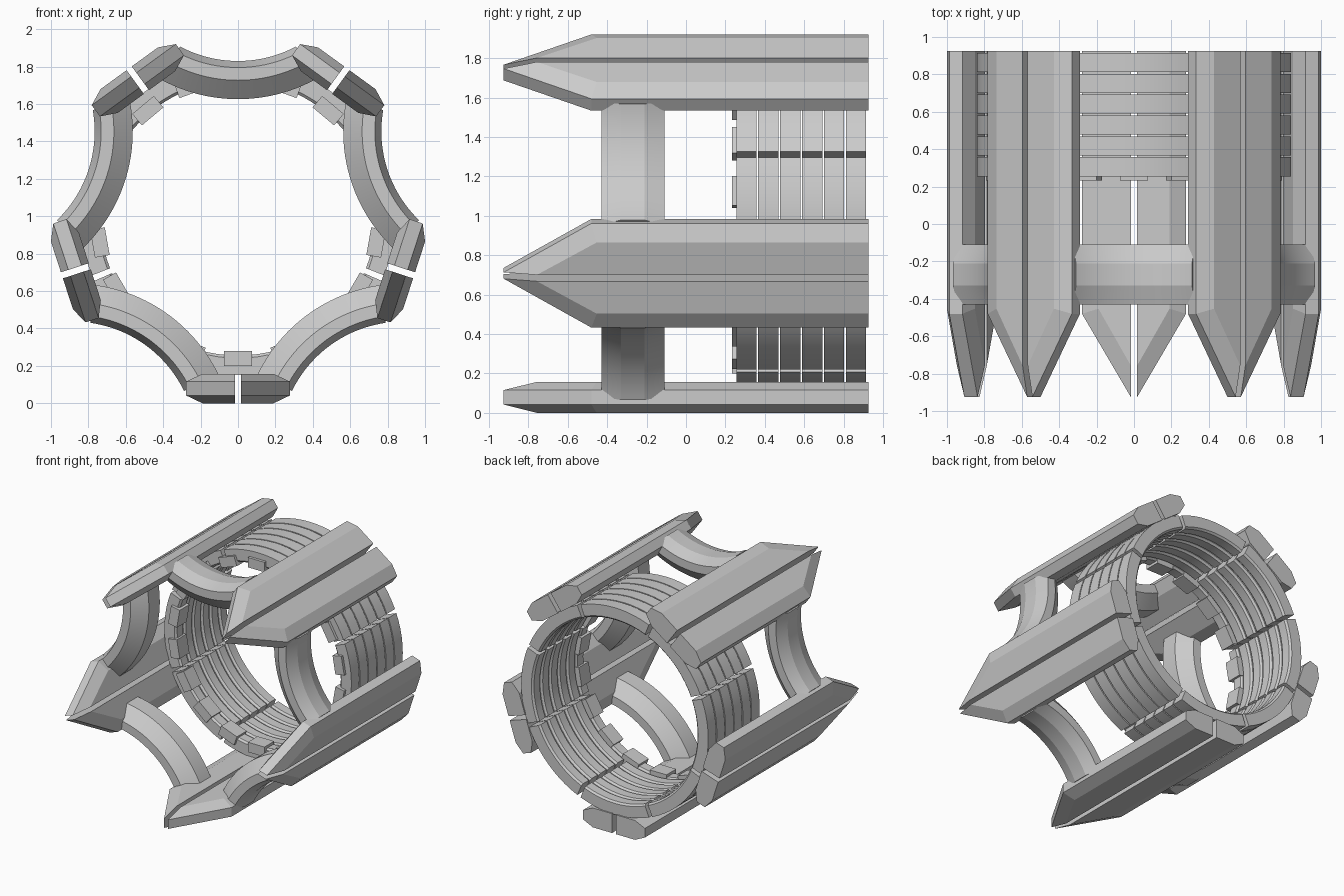
import bpy, bmesh
from math import radians, cos, sin
from mathutils import Matrix, Vector

if "Cube" in bpy.data.objects:
    bpy.data.objects.remove(bpy.data.objects["Cube"])

CZ = 0.99  # height of the central axis, which runs along y


def spin(deg):
    """Rotation about the central axis."""
    c = Matrix.Translation((0, 0, CZ))
    return c @ Matrix.Rotation(radians(deg), 4, 'Y') @ c.inverted()


def finish(name, bm, matrix=None, smooth=None):
    if matrix:
        bm.transform(matrix)
    bmesh.ops.recalc_face_normals(bm, faces=bm.faces)
    me = bpy.data.meshes.new(name)
    bm.to_mesh(me)
    bm.free()
    ob = bpy.data.objects.new(name, me)
    bpy.context.collection.objects.link(ob)
    if smooth:
        bpy.ops.object.select_all(action='DESELECT')
        bpy.context.view_layer.objects.active = ob
        ob.select_set(True)
        bpy.ops.object.shade_smooth_by_angle(angle=radians(smooth))
    return ob


def loft(bm, loops):
    """Skin a row of equal closed loops and cap both ends."""
    rows = [[bm.verts.new(p) for p in loop] for loop in loops]
    n = len(rows[0])
    for a, b in zip(rows, rows[1:]):
        for i in range(n):
            j = (i + 1) % n
            bm.faces.new((a[i], a[j], b[j], b[i]))
    bm.faces.new(rows[0])
    bm.faces.new(rows[-1])


def arc(bm, profile, cz, a0, a1, steps):
    """Sweep a (y, radius) profile around the point (0, cz) in the xz plane."""
    loops = []
    for i in range(steps + 1):
        a = radians(a0 + (a1 - a0) * i / steps)
        loops.append([(r * cos(a), y, cz + r * sin(a)) for y, r in profile])
    loft(bm, loops)


# Pointed bars: split in two halves, chamfered along the outside
wide = [(0.017, 0.925), (0.278, 0.925), (0.278, -0.48), (0.017, -0.925)]
inset = [(0.017, 0.925), (0.19, 0.925), (0.19, -0.453), (0.017, -0.757)]
layers = [(inset, 0), (wide, 0.042), (wide, 0.116), (inset, 0.157)]
for k in range(5):
    for side, s in (("right", 1), ("left", -1)):
        bm = bmesh.new()
        loft(bm, [[(s * x, y, z) for x, y in plan] for plan, z in layers])
        finish(f"pointed_bar_{k + 1}_{side}", bm, spin(72 * k))

# Inward-curving braces between the bars
OUT = 1.5  # distance of each brace's arc centre from the axis
section = [(-0.33, 0.84), (-0.21, 0.84), (-0.11, 0.805), (-0.11, 0.737),
           (-0.20, 0.636), (-0.34, 0.636), (-0.43, 0.737), (-0.43, 0.805)]
section = [(y, OUT - r) for y, r in section]
for k in range(5):
    bm = bmesh.new()
    arc(bm, section, CZ + OUT, -118, -62, 24)
    finish(f"curved_brace_{k + 1}", bm, spin(72 * k), 15)

# Stacked rings, each made of eight segments with small gaps
for i in range(6):
    y0 = 0.255 + 0.1115 * i
    y1 = y0 + 0.102
    c = 0.014
    prof = [(y0, 0.84), (y1, 0.84), (y1, 0.735 + c), (y1 - c, 0.735),
            (y0 + c, 0.735), (y0, 0.735 + c)]
    bm = bmesh.new()
    for k in range(8):
        arc(bm, prof, CZ, 45 * k - 21.4, 45 * k + 21.4, 10)
    finish(f"segmented_ring_{i + 1}", bm, None, 20)

# Small blocks on the front edge of the first ring
bm = bmesh.new()
for k in range(18):
    m = spin(20 * k) @ Matrix.Translation((0, 0.295, CZ - 0.75)) \
        @ Matrix.Diagonal((0.15, 0.125, 0.08, 1))
    bmesh.ops.create_cube(bm, size=1, matrix=m)
finish("ring_blocks", bm)
